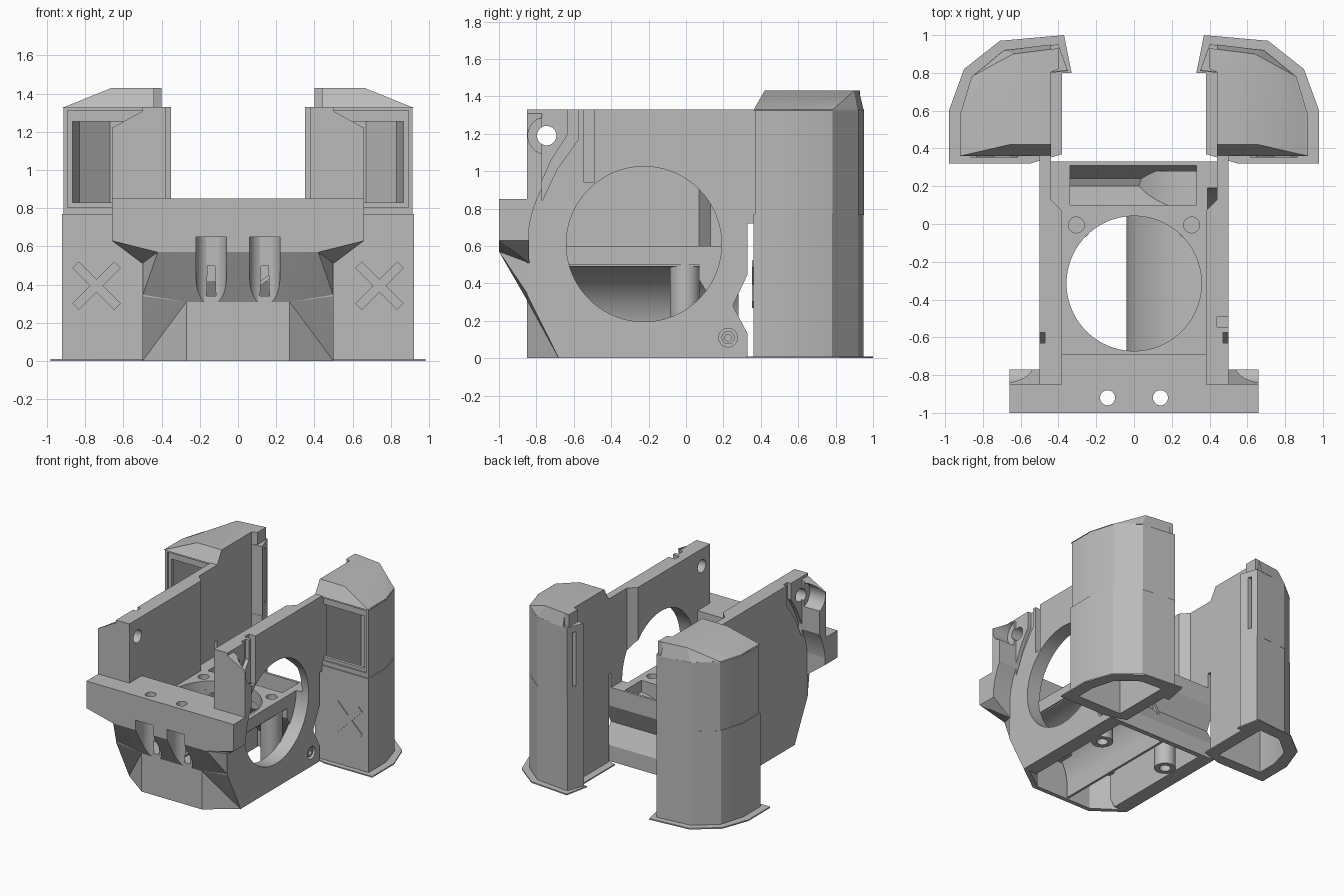
import bpy, bmesh, math
from mathutils import Vector

if "Cube" in bpy.data.objects:
    bpy.data.objects.remove(bpy.data.objects["Cube"], do_unlink=True)

grey = bpy.data.materials.new("plain grey plastic")
grey.use_nodes = True
grey.diffuse_color = (0.5, 0.5, 0.5, 1)
grey.node_tree.nodes["Principled BSDF"].inputs["Base Color"].default_value = (0.5, 0.5, 0.5, 1)


def finish(name, bm):
    bmesh.ops.recalc_face_normals(bm, faces=bm.faces)
    mesh = bpy.data.meshes.new(name)
    bm.to_mesh(mesh)
    bm.free()
    mesh.materials.append(grey)
    ob = bpy.data.objects.new(name, mesh)
    bpy.context.collection.objects.link(ob)
    return ob


def prism(name, pts, axis, lo, hi):
    """Extrude a 2D outline along x (y,z points), y (x,z points) or z (x,y points)."""
    place = {"x": lambda a, b, t: (t, a, b),
             "y": lambda a, b, t: (a, t, b),
             "z": lambda a, b, t: (a, b, t)}[axis]
    bm = bmesh.new()
    face = bm.faces.new([bm.verts.new(place(a, b, lo)) for a, b in pts])
    out = bmesh.ops.extrude_face_region(bm, geom=[face])
    move = Vector(place(0, 0, hi - lo))
    bmesh.ops.translate(bm, vec=move, verts=[v for v in out["geom"] if isinstance(v, bmesh.types.BMVert)])
    return finish(name, bm)


def box(name, x, y, z):
    return prism(name, [(x[0], y[0]), (x[1], y[0]), (x[1], y[1]), (x[0], y[1])], "z", *z)


def cyl(name, a, b, r, axis, lo, hi, n=64):
    ring = [(a + r * math.cos(i * math.tau / n), b + r * math.sin(i * math.tau / n)) for i in range(n)]
    return prism(name, ring, axis, lo, hi)


def hull(name, pts):
    bm = bmesh.new()
    for p in pts:
        bm.verts.new(p)
    res = bmesh.ops.convex_hull(bm, input=bm.verts)
    junk = [v for v in set(res["geom_interior"] + res["geom_unused"]) if isinstance(v, bmesh.types.BMVert)]
    bmesh.ops.delete(bm, geom=junk, context="VERTS")
    bmesh.ops.dissolve_limit(bm, angle_limit=0.01, verts=bm.verts, edges=bm.edges)
    return finish(name, bm)


def cut(ob, *cutters):
    for c in cutters:
        c.hide_render = True
        mod = ob.modifiers.new("cut", "BOOLEAN")
        mod.operation, mod.solver, mod.object = "DIFFERENCE", "EXACT", c
    bpy.context.view_layer.update()
    graph = bpy.context.evaluated_depsgraph_get()
    mesh = bpy.data.meshes.new_from_object(ob.evaluated_get(graph))
    ob.modifiers.clear()
    ob.data = mesh
    for c in cutters:
        bpy.data.objects.remove(c, do_unlink=True)
    return ob


def mirror(ob, name):
    bm = bmesh.new()
    bm.from_mesh(ob.data)
    bmesh.ops.scale(bm, vec=(-1, 1, 1), verts=bm.verts)
    return finish(name, bm)


def both(pts):
    return [(s * x, y, z) for x, y, z in pts for s in (-1, 1)]


FAN_Y, FAN_Z = -0.225, 0.61

# Side plates: thinned at the back, curved cable channel; the left one has the round fan opening
profile = [(-.68, 0), (.33, 0), (.33, .13), (.25, .28), (.33, .45), (.33, 1.33), (-.85, 1.33), (-.85, .34)]
channel = [(-.63, 1.4), (-.63, 1.2), (-.72, 1.06), (-.8, .88), (-.84, .62),
           (-.815, .62), (-.77, .84), (-.69, 1.01), (-.575, 1.17), (-.575, 1.4)]
plate = prism("left_side_plate", profile, "x", .38, .5)
cut(plate, cyl("c", -.745, 1.19, .052, "x", .3, .7, 32), cyl("c", .225, .11, .05, "x", .46, .6, 24),
    prism("c", [(.3, .06), (.375, .065), (.44, .13), (.44, .5), (.3, .5)], "z", .6, 1.5),
    prism("c", channel, "x", .47, .6))
mirror(plate, "right_side_plate")
cut(plate, cyl("c", FAN_Y, FAN_Z, .415, "x", .3, .7, 96),
    box("c", (.44, .6), (-.545, -.49), (.94, 1.4)))

# Front flanges hugging the round fan body
flange = prism("left_front_flange", [(.46, .51), (.5, .51), (.66, .63), (.66, 1.22), (.46, 1.33)], "y", -.85, -.77)
cut(flange, cyl("c", FAN_Y, FAN_Z, .62, "x", .5, .8, 96),
    cyl("c", -.745, 1.19, .1, "x", .52, .8, 32), cyl("c", -.745, 1.19, .052, "x", .3, .7, 32))
mirror(flange, "right_front_flange")

# Bolt bushing and arm joining each plate to its tower
bush = cut(cyl("left_bushing", .225, .11, .035, "x", .4, .49, 24), cyl("c", .225, .11, .018, "x", .45, .6, 16))
mirror(bush, "right_bushing")
arm = box("left_tower_arm", (.44, .5), (.32, .42), (.72, 1.33))
mirror(arm, "right_tower_arm")

# Front crossbar and its tapered underside, with two rounded channels and screw holes
bar = hull("front_crossbar", both([
    (.66, -1, .85), (.66, -1, .63), (.42, -1, .57), (.66, -.84, .85), (.66, -.84, .63), (.5, -.84, .51)]))
taper = hull("crossbar_underside", both([
    (.42, -1, .57), (.42, -.99, .8), (.5, -.84, .8), (.5, -.845, .34), (.27, -.85, .31)]))
for ob in (bar, taper):
    for s in (-.14, .14):
        cut(ob, cyl("c", s, -.92, .079, "z", .2, .65, 48))
        cut(ob, box("c", (s - .079, s + .079), (-1.2, -.92), (.2, .65)))
        cut(ob, cyl("c", s, -.92, .04, "z", .5, 1, 32))
box("crossbar_shelf", (-.39, .39), (-.845, -.69), (.5, .85))

# Faceted lower front: narrow nose plus slanted cheeks, hollow and open below
nose = hull("lower_nose", both([(.27, -.85, 0), (.27, -.85, .31), (.5, -.68, 0), (.27, -.68, .31)]))
cheeks = hull("lower_cheeks", both([(.27, -.85, .31), (.5, -.68, 0), (.5, -.85, .34), (.5, -.68, .34)]))
for ob in (nose, cheeks):
    cut(ob, prism("c", [(-.46, -.6), (-.46, -.67), (-.25, -.815), (.25, -.815), (.46, -.67), (.46, -.6)],
                  "z", -.2, .29))

# Deck with round opening, back wall and top pocket
deck = box("deck", (-.39, .39), (-.7, .1), (.5, .6))
cut(deck, cyl("c", 0, -.315, .357, "z", .3, .8, 96),
    *[cyl("c", s * .305, -.005, .042, "z", .4, .8, 32) for s in (-1, 1)])
back = prism("back_wall", [(.29, 0), (.33, 0), (.33, .13), (.25, .28), (.33, .45), (.33, .6),
                           (.07, .6), (.07, .42), (.18, .24), (.29, .13)], "x", -.39, .39)
cut(back, hull("c", [(x, y, z) for x in (-.34, .33) for y, z in
                     ((.085, .8), (.31, .8), (.31, .48), (.24, .34), (.2, .32), (.1, .46))]))

# Curved air guide turning the side inlet downward
arc = [(-.04 + .42 * (1 - math.cos(t)), .1 + .41 * math.sin(t))
       for t in [i * math.pi / 48 for i in range(25)]]
inner = [(x + .02 * math.cos(i * math.pi / 48), z - .02 * math.sin(i * math.pi / 48))
         for i, (x, z) in enumerate(arc)]
prism("air_guide", [(-.04, 0)] + arc + inner[::-1] + [(-.02, 0)], "y", -.8, .28)

# Screw posts under the deck, bored from below
for side, s in (("left", .305), ("right", -.305)):
    post = cyl(side + "_screw_post", s, -.005, .08, "z", .005, .53, 40)
    cut(post, cyl("c", s, -.005, .042, "z", -.2, .45, 32))

# Air towers: base brim, lower and upper hollow shells, hood
wall = [(.44, .36), (.92, .36), (.92, .58), (.86, .78), (.69, .92), (.4, .95)]
lip = [(.35, .81), (.44, .8)]
body = wall + lip
core = [(.48, .41), (.88, .41), (.88, .57), (.83, .75), (.67, .88), (.48, .89)]
brim = [(.98, .32), (.98, .6), (.9, .82), (.71, .97), (.37, 1), (.33, .8), (.38, .8), (.38, .37), (.55, .32)]
upper = [(.44 + (x - .44) * .985, .37 + (y - .36) * .985) for x, y in body]

parts = []
brim_ob = prism("left_tower_brim", brim, "z", 0, .01)
parts.append(cut(brim_ob, prism("c", core, "z", -.1, .1)))
lower_ob = prism("left_tower_lower", body, "z", .005, .77)
parts.append(cut(lower_ob, prism("c", core, "z", -.1, 1)))
upper_ob = prism("left_tower_upper", upper, "z", .765, 1.33)
parts.append(cut(upper_ob, prism("c", core, "z", .5, 1.27),
                 box("c", (.5, .893), (.2, .385), (.805, 1.31)),
                 box("c", (.5, .865), (.2, .6), (.83, 1.255)),
                 box("c", (.3, .41), (.875, .905), (.84, 1.28))))
parts.append(hull("left_tower_hood", [(max(x, .44), y, 1.325) for x, y in wall] + [
    (.44, .42, 1.43), (.66, .42, 1.43), (.64, .9, 1.43), (.44, .925, 1.43)]))
parts.append(prism("left_hood_lip", [(.4, .82), (.45, .8), (.45, .925), (.4, .93)], "z", 1.3, 1.43))

# Raised cross on each tower front
arm_len, half = .155, .024
plus = [(half, half), (half, arm_len), (-half, arm_len), (-half, half), (-arm_len, half), (-arm_len, -half),
        (-half, -half), (-half, -arm_len), (half, -arm_len), (half, -half), (arm_len, -half), (arm_len, half)]
turn = math.sqrt(.5)
parts.append(prism("left_tower_cross", [(.74 + turn * (a - b), .395 + turn * (a + b)) for a, b in plus],
                   "y", .352, .361))
for p in parts:
    mirror(p, p.name.replace("left", "right"))

# Smooth the round surfaces while keeping edges crisp
bpy.ops.object.select_all(action="DESELECT")
for ob in bpy.context.scene.objects:
    if ob.type == "MESH":
        ob.select_set(True)
        bpy.context.view_layer.objects.active = ob
bpy.ops.object.shade_smooth_by_angle(angle=math.radians(25))
